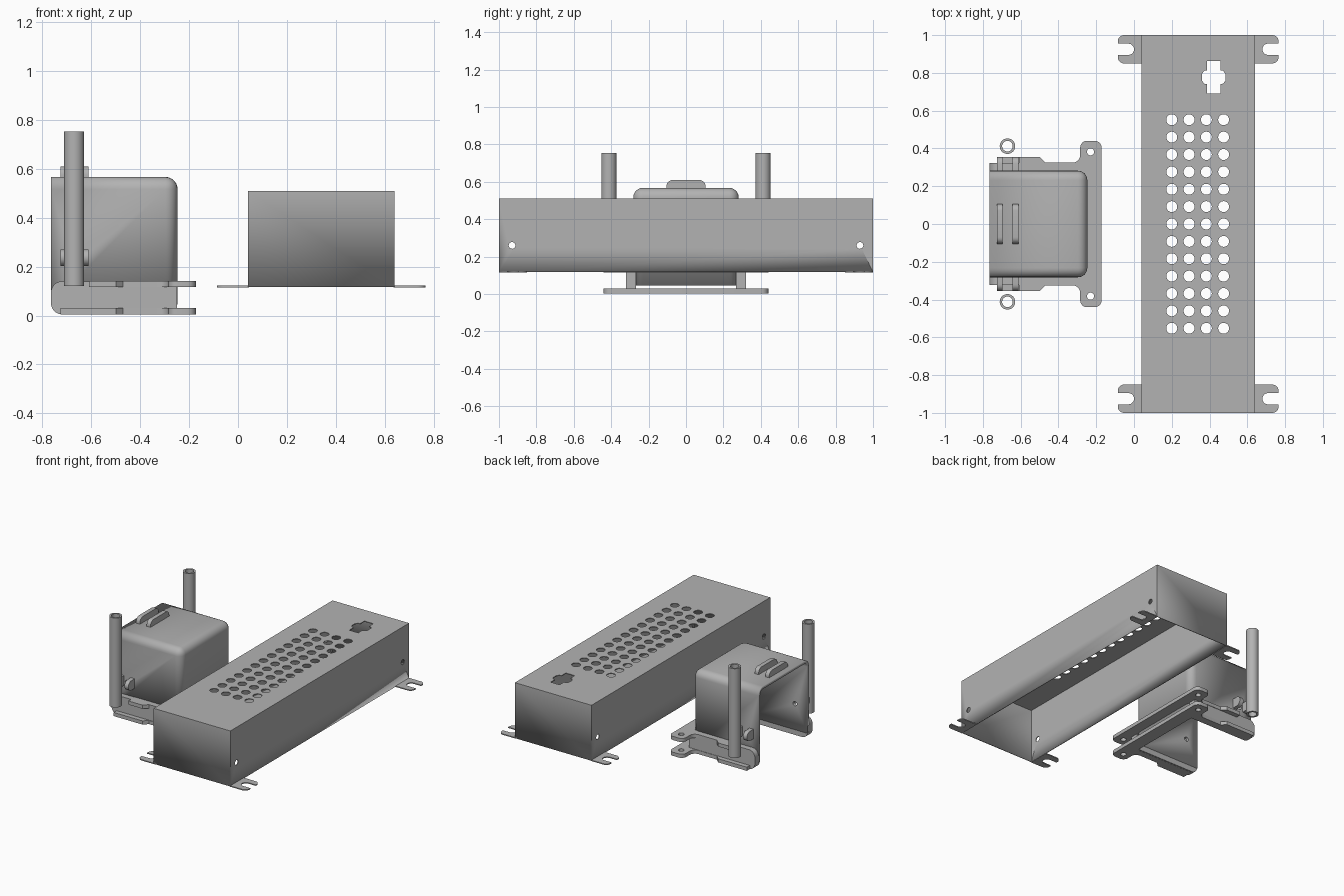
import bpy, bmesh, math
from mathutils import Vector

if "Cube" in bpy.data.objects:
    bpy.data.objects.remove(bpy.data.objects["Cube"])

grey = bpy.data.materials.new("plain_grey")
grey.diffuse_color = (0.45, 0.45, 0.45, 1)
grey.use_nodes = True
grey.node_tree.nodes["Principled BSDF"].inputs["Base Color"].default_value = grey.diffuse_color


def finish(name, bm, smooth=True):
    bmesh.ops.recalc_face_normals(bm, faces=bm.faces)
    me = bpy.data.meshes.new(name)
    bm.to_mesh(me)
    bm.free()
    me.materials.append(grey)
    ob = bpy.data.objects.new(name, me)
    bpy.context.collection.objects.link(ob)
    bpy.ops.object.select_all(action='DESELECT')
    ob.select_set(True)
    bpy.context.view_layer.objects.active = ob
    if smooth:
        bpy.ops.object.shade_smooth_by_angle(angle=math.radians(35))
    return ob


def add_prism(bm, pts, axis, a, b):
    """Extrude an outline along an axis from a to b."""
    def place(u, v, w):
        return {'x': (w, u, v), 'y': (u, w, v), 'z': (u, v, w)}[axis]
    face = bm.faces.new([bm.verts.new(place(u, v, a)) for u, v in pts])
    ext = bmesh.ops.extrude_face_region(bm, geom=[face])
    move = Vector(place(0, 0, b - a))
    for v in ext['geom']:
        if isinstance(v, bmesh.types.BMVert):
            v.co += move


def prism(name, pts, axis, a, b):
    bm = bmesh.new()
    add_prism(bm, pts, axis, a, b)
    return finish(name, bm)


def arc(cx, cy, r, start, end, n=6, ry=None):
    ry = r if ry is None else ry
    return [(cx + r * math.cos(math.radians(start + (end - start) * i / n)),
             cy + ry * math.sin(math.radians(start + (end - start) * i / n))) for i in range(n + 1)]


def circle(cx, cy, r, n=24):
    return arc(cx, cy, r, 0, 360, n)[:-1]


def apply_mods(ob):
    bpy.context.view_layer.objects.active = ob
    for m in list(ob.modifiers):
        bpy.ops.object.modifier_apply(modifier=m.name)


def cut(ob, prisms):
    """Cut several separate prisms out of an object."""
    bm = bmesh.new()
    for p in prisms:
        add_prism(bm, *p)
    cutter = finish("cutter", bm, False)
    cutter.hide_render = True
    m = ob.modifiers.new("holes", 'BOOLEAN')
    m.operation, m.solver, m.object = 'DIFFERENCE', 'EXACT', cutter
    apply_mods(ob)
    bpy.data.objects.remove(cutter)


def shell(name, x0, x1, y0, y1, z0, z1, thick, open_left=False, radius=0):
    """Open-bottomed sheet box, optionally open on the left and with rounded edges."""
    bm = bmesh.new()
    bmesh.ops.create_cube(bm, size=1)
    for v in bm.verts:
        v.co = (x1 if v.co.x > 0 else x0, y1 if v.co.y > 0 else y0, z1 if v.co.z > 0 else z0)
    bm.normal_update()
    drop = [f for f in bm.faces if f.normal.z < -.9 or (open_left and f.normal.x < -.9)]
    bmesh.ops.delete(bm, geom=drop, context='FACES')
    if radius:
        edges = [e for e in bm.edges if len(e.link_faces) == 2]
        bmesh.ops.bevel(bm, geom=edges, offset=radius, segments=6, profile=0.5, affect='EDGES')
    bm.normal_update()
    me = finish(name, bm)
    # make sure the open sheet faces outward
    top = max(me.data.polygons, key=lambda p: p.center.z)
    if top.normal.z < 0:
        me.data.flip_normals()
    m = me.modifiers.new("sheet", 'SOLIDIFY')
    m.thickness, m.offset, m.use_even_offset = thick, -1, True
    apply_mods(me)
    return me


# Long vented enclosure
box = shell("vented_enclosure", .04, .64, -1, 1, .117, .51, .006)
holes = [(circle(.2 + .0915 * i, -.552 + .092 * j, .029), 'z', .45, .6)
         for i in range(4) for j in range(13)]
holes += [(circle(s * .93, .26, .018), 'x', 0, .7) for s in (-1, 1)]
quarter = [(.035, -.085), (.035, -.037), (.05, -.034), (.062, -.018)]
right = quarter + [(x, -y) for x, y in reversed(quarter)]
keyhole = right + [(-x, -y) for x, y in right]
holes.append(([(.422 + x, .777 + y) for x, y in keyhole], 'z', .45, .6))
cut(box, holes)

# Slotted mounting tabs at the four corners
tab = [(-.004, -.075)] + arc(.092, -.041, .034, -90, 0) + [(.126, -.03)]
tab += arc(.07, 0, .03, -90, -270, 10)
tab += [(.126, .03)] + arc(.092, .041, .034, 0, 90) + [(-.004, .075)]
for sx in (-1, 1):
    for sy in (-1, 1):
        prism("mounting_tab", [(.34 + sx * (.3 + x), sy * .925 + y) for x, y in tab],
              'z', .115, .122)

# Rounded cover, open at the back and bottom
cover = shell("cover", -.765, -.247, -.282, .282, .045, .567, .02, True, .05)
cut(cover, [(circle(-.67, .23, .016), 'y', -.4, .4)])

# Side rails with rounded rear ends
rail = arc(-.72, .05, .045, 180, 270) + [(-.25, .005), (-.25, .14)] + arc(-.72, .095, .045, 90, 180)
for s in (-1, 1):
    prism("side_rail", rail, 'y', s * .268, s * .322)

# Upper and lower mounting flanges with eared front bar
for name, z, rear in (("lower_flange", .004, -.725), ("upper_flange", .116, -.61)):
    half = [(-.172, 0)] + arc(-.207, .405, .035, 0, 90) + arc(-.25, .405, .035, 90, 180)
    half += arc(-.325, .365, .04, 0, -90)
    half += [(-.47, .325), (-.5, .355), (rear, .355), (rear, .278), (-.265, .278), (-.265, 0)]
    outline = half + [(x, -y) for x, y in reversed(half[1:-1])]
    flange = prism(name, outline, 'z', z, z + .026)
    cut(flange, [(circle(-.23, s * .382, .019), 'z', z - .05, z + .08) for s in (-1, 1)])

# Paired ribs on the top and both sides of the cover
for x in (-.71, -.627):
    top_rib = [(-.105, .555)] + arc(-.07, .575, .035, 180, 90) \
        + arc(.07, .575, .035, 90, 0) + [(.105, .555)]
    prism("top_rib", top_rib, 'x', x - .015, x + .015)
    for s in (-1, 1):
        side = [(.275, .203)] + arc(.32, .237, .034, -90, 90, 10) + [(.275, .271)]
        prism("side_rib", [(s * y, z) for y, z in side], 'x', x - .015, x + .015)

# Hollow upright posts
for s in (-1, 1):
    bm = bmesh.new()
    n = 32
    rings = [[bm.verts.new((x, y, z)) for x, y in circle(-.67, s * .412, r, n)]
             for r, z in ((.041, .12), (.041, .753), (.028, .753), (.028, .12))]
    for k in range(4):
        a, b = rings[k], rings[(k + 1) % 4]
        for i in range(n):
            bm.faces.new((a[i], a[(i + 1) % n], b[(i + 1) % n], b[i]))
    finish("upright_post", bm)
